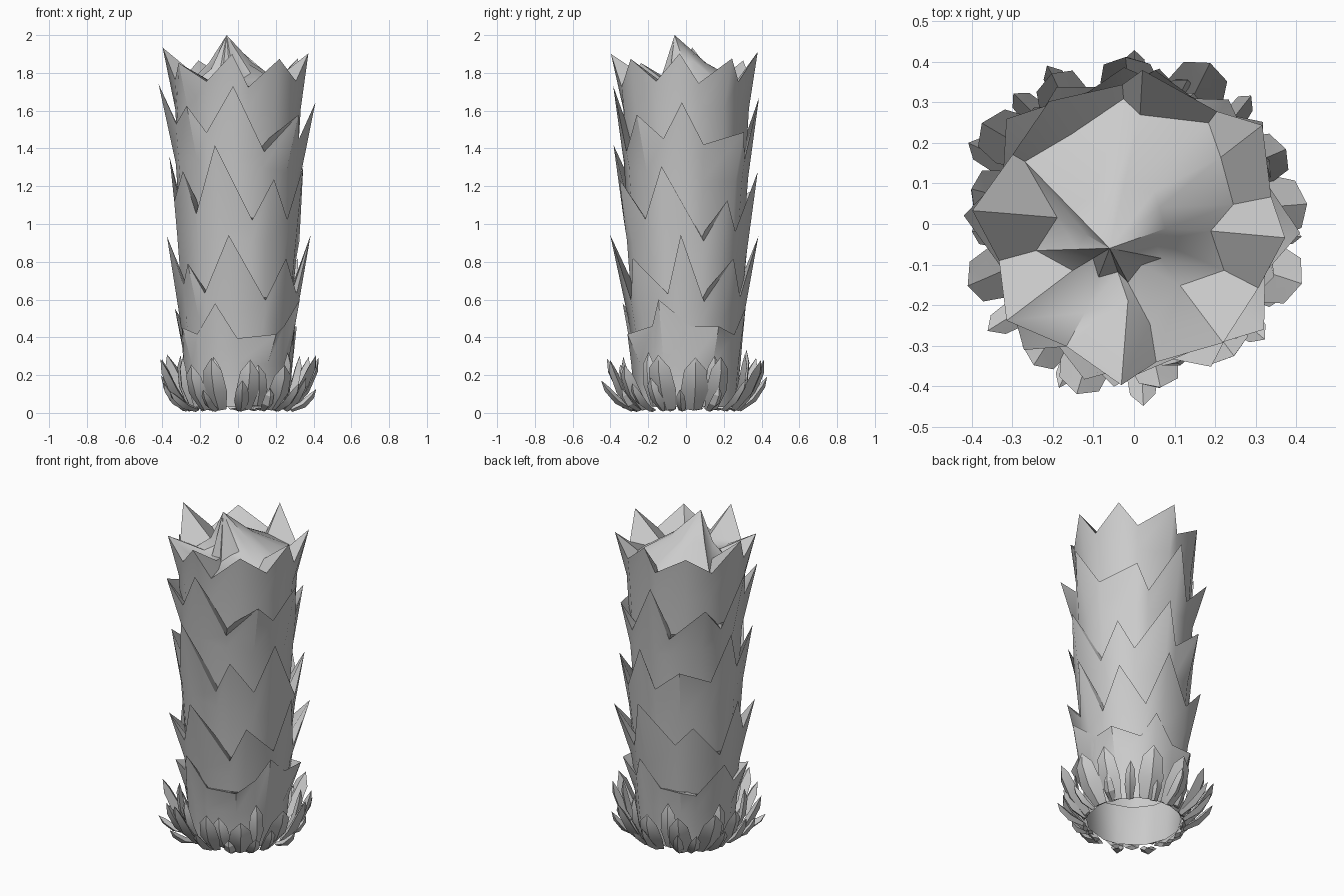
import bpy, math, random
from math import pi, sin, cos
from mathutils import Vector

if "Cube" in bpy.data.objects:
    bpy.data.objects.remove(bpy.data.objects["Cube"])

random.seed(11)
U = random.uniform


def polar(r, a, z):
    return (r * cos(a), r * sin(a), z)


def make(name, verts, faces, angle=35):
    me = bpy.data.meshes.new(name)
    me.from_pydata(verts, [], faces)
    ob = bpy.data.objects.new(name, me)
    bpy.context.collection.objects.link(ob)
    bpy.ops.object.select_all(action='DESELECT')
    ob.select_set(True)
    bpy.context.view_layer.objects.active = ob
    bpy.ops.object.mode_set(mode='EDIT')
    bpy.ops.mesh.select_all(action='SELECT')
    bpy.ops.mesh.normals_make_consistent(inside=False)
    bpy.ops.object.mode_set(mode='OBJECT')
    bpy.ops.object.shade_smooth_by_angle(angle=math.radians(angle))
    return ob


def bridge(faces, a, b, n):
    for i in range(n):
        j = (i + 1) % n
        faces.append((a + i, a + j, b + j, b + i))


def bark_tier(name, z0, r0, valley, tip, rv, rt, phase, tilt=0.0, n=8, cap=None):
    """Flared open sleeve of bark whose upper rim is a ring of sharp points."""
    m = 2 * n
    ang = [phase + 2 * pi * (i + U(-.35, .35)) / m for i in range(m)]
    lift = [-tilt * (cos(a) + sin(a)) for a in ang]
    verts, faces = [], []
    # foot, middle, rim with points, inner side of the rim
    verts += [polar(r0, a, z0) for a in ang]
    verts += [polar(r0 * .35 + rv * .65, a, valley - .14 + l) for a, l in zip(ang, lift)]
    for i, a in enumerate(ang):
        if i % 2:
            high = 0.08 if (i // 2) % 2 else -0.07
            z = tip + high * (0.3 if cap else 1) + U(-.03, .03)
            verts.append(polar(rt + U(-.02, .02), a, z + lift[i]))
        else:
            verts.append(polar(rv, a, valley + U(-.06, .06) * (0.5 if cap else 1) + lift[i]))
    if cap:
        # thick points reach inward on the front, merge into the peak on the back
        for i, a in enumerate(ang):
            s = sin(a)
            if i % 2:
                verts.append(polar(.19 if s < .2 else .27, a, 1.76))
            else:
                verts.append(polar(.25 if s < .2 else .31, a, 1.74))
    else:
        verts += [polar(rv - .045, a, valley - .02 + l) for a, l in zip(ang, lift)]
    for k in range(3):
        bridge(faces, k * m, (k + 1) * m, m)
    if cap:
        # crown closes with a leaning peak, hollow on the front side
        apex = Vector(cap)
        for i, a in enumerate(ang):
            q = Vector(verts[3 * m + i]).lerp(apex, 0.55)
            q.z -= 0.03 + 0.12 * max(0, -sin(a))
            verts.append(tuple(q))
        bridge(faces, 3 * m, 4 * m, m)
        verts.append(cap)
        for i in range(m):
            faces.append((4 * m + i, 4 * m + (i + 1) % m, 5 * m))
    return make(name, verts, faces)


# trunk tiers, stacked inside one another, hollow at the foot
bark_tier("bark_tier_1", 0.03, 0.268, 0.40, 0.50, 0.302, 0.350, 0.1)
bark_tier("bark_tier_2", 0.28, 0.278, 0.64, 0.88, 0.325, 0.395, 0.35)
bark_tier("bark_tier_3", 0.52, 0.290, 1.02, 1.26, 0.338, 0.385, 0.15, 0.05)
bark_tier("bark_tier_4", 0.86, 0.300, 1.42, 1.63, 0.345, 0.405, 0.4, 0.04)
bark_tier("bark_crown", 1.25, 0.312, 1.75, 1.88, 0.345, 0.385, 0.2,
          cap=(-0.06, -0.06, 2.0))


def shard(name, a, foot, tip, width, thick, twist=0.0):
    """Faceted leaf: diamond sections along a bowed path, pointed at the end."""
    (r0, z0), (r1, z1) = foot, tip
    out = Vector((cos(a), sin(a), 0))
    side = Vector((-sin(a), cos(a), 0))
    up = Vector((0, 0, 1))
    normal = (out * (z1 - z0) - up * (r1 - r0)).normalized()
    verts, faces = [], []
    stations = [(0, .6, .6), (.4, 1, 1), (.78, .8, .8)]
    for t, w, h in stations:
        c = out * (r0 + (r1 - r0) * t) + up * (z0 + (z1 - z0) * t)
        c += normal * 0.02 * sin(pi * t) + side * twist * t
        for s, n in ((w, 0), (0, h), (-w, 0), (0, -h)):
            verts.append(tuple(c + side * s * width / 2 + normal * n * thick))
    verts.append(tuple(out * r1 + up * z1 + side * twist))
    for k in range(2):
        bridge(faces, 4 * k, 4 * k + 4, 4)
    faces.append((0, 1, 2, 3))
    for i in range(4):
        faces.append((8 + i, 8 + (i + 1) % 4, 12))
    make(name, verts, faces, 25)


# large leaves round the foot
N = 13
for i in range(N):
    a = 2 * pi * (i + U(-.2, .2)) / N + 0.1
    shard(f"base_leaf_{i}", a, (0.28, 0.02), (U(.40, .46), U(.25, .32)),
          U(.12, .15), 0.025, U(-.02, .02))

# small low leaves between them
N = 16
for i in range(N):
    a = 2 * pi * (i + U(-.3, .3)) / N
    shard(f"low_leaf_{i}", a, (0.28, 0.015), (U(.37, .465), U(.11, .20)),
          U(.05, .08), 0.02, U(-.03, .03))

# slim leaves pressed against the trunk
N = 8
for i in range(N):
    a = 2 * pi * (i + U(-.3, .3)) / N + 0.3
    shard(f"inner_leaf_{i}", a, (0.28, 0.04), (U(.32, .36), U(.24, .36)),
          U(.08, .11), 0.02, U(-.02, .02))
